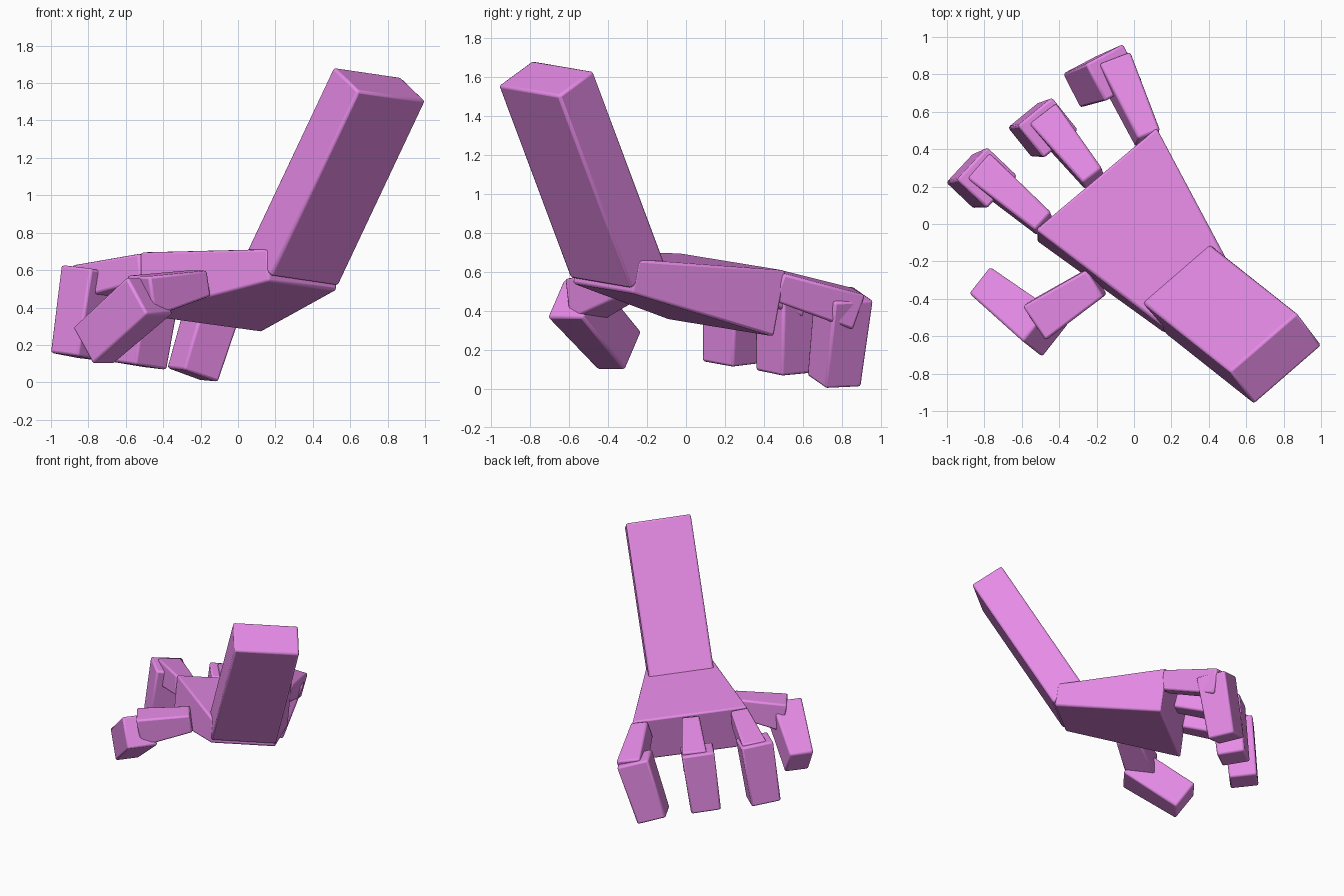
import bpy, bmesh
from mathutils import Vector

if "Cube" in bpy.data.objects:
    bpy.data.objects.remove(bpy.data.objects["Cube"])

pink = bpy.data.materials.new("pink")
pink.diffuse_color = (0.8, 0.26, 0.8, 1)
pink.use_nodes = True
pink.node_tree.nodes["Principled BSDF"].inputs["Base Color"].default_value = pink.diffuse_color


def block(name, start, end, side, size0, size1):
    """Tapered box from start to end; sizes are (width along side, depth)."""
    a, b = Vector(start), Vector(end)
    axis = (b - a).normalized()
    u = Vector(side)
    u = (u - axis * u.dot(axis)).normalized()
    v = axis.cross(u)
    bm = bmesh.new()
    rings = []
    for c, (w, d) in ((a, size0), (b, size1)):
        rings.append([bm.verts.new(c + u * w * i / 2 + v * d * j / 2)
                      for i, j in ((-1, -1), (1, -1), (1, 1), (-1, 1))])
    for r in rings:
        bm.faces.new(r)
    for k in range(4):
        n = (k + 1) % 4
        bm.faces.new((rings[0][k], rings[0][n], rings[1][n], rings[1][k]))
    bmesh.ops.recalc_face_normals(bm, faces=bm.faces)
    me = bpy.data.meshes.new(name)
    bm.to_mesh(me)
    bm.free()
    ob = bpy.data.objects.new(name, me)
    bpy.context.collection.objects.link(ob)
    me.materials.append(pink)
    # Softened edges
    bev = ob.modifiers.new("bevel", 'BEVEL')
    bev.width = 0.014
    bev.segments = 2
    bpy.context.view_layer.objects.active = ob
    ob.select_set(True)
    bpy.ops.object.shade_smooth_by_angle()
    ob.select_set(False)
    return ob


# Forearm and palm
block("forearm", (.29, -.35, .605), (.757, -.72, 1.595), (.36, .31, -.05),
      (.48, .255), (.48, .255))
block("palm", (.345, -.415, .602), (-.2, .212, .482), (.64, .55, -.09),
      (.48, .175), (.85, .345))

# Fingers: knuckle, bend, top and tip of the curled segment, side direction
fingers = [
    ((.075, .455, .535), (-.11, .86, .41), (-.105, .81, .487), (-.243, .76, .039), (.19, .10, -.055)),
    ((-.215, .24, .575), (-.48, .57, .465), (-.46, .515, .54), (-.527, .505, .088), (.185, .15, -.02)),
    ((-.48, .0, .61), (-.825, .295, .525), (-.785, .248, .603), (-.857, .231, .135), (.15, .16, -.02)),
]
for n, (knuckle, bend, top, tip, side) in enumerate(fingers, 1):
    block(f"finger_{n}_base", knuckle, bend, side, (.13, .15), (.18, .19))
    block(f"finger_{n}_tip", top, tip, side, (.24, .225), (.22, .205))

# Thumb
block("thumb_base", (-.2, -.31, .53), (-.52, -.52, .46), (.6, -.75, 0),
      (.17, .14), (.22, .22))
block("thumb_tip", (-.47, -.58, .465), (-.775, -.34, .195), (.11, .14, 0),
      (.23, .24), (.18, .24))
